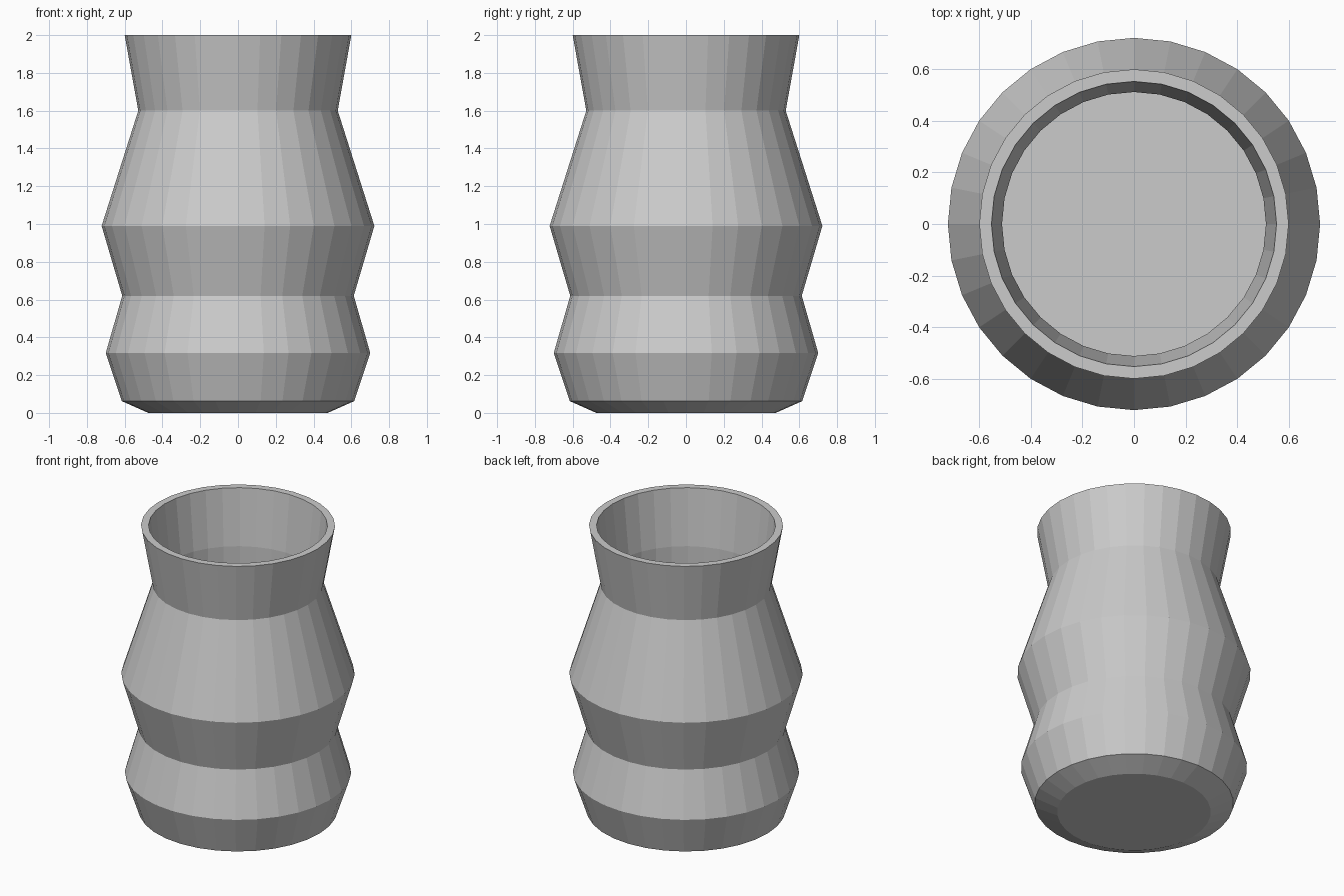
import bpy, bmesh
from math import sin, cos, tau

if "Cube" in bpy.data.objects:
    bpy.data.objects.remove(bpy.data.objects["Cube"])

SIDES = 32

# Profile (radius, height): underside, outer wall, rim, inner wall, inner floor
PROFILE = [
    (0, 0), (0.475, 0), (0.615, 0.062), (0.70, 0.317), (0.613, 0.62),
    (0.722, 0.99), (0.528, 1.60), (0.60, 2.0),
    (0.553, 2.0), (0.512, 1.62), (0.53, 0.08), (0, 0.08),
]


def lathe(name, profile, sides):
    """Spin a profile about z into a flat-faceted closed mesh."""
    bm = bmesh.new()
    rings = []
    for r, z in profile:
        count = sides if r > 0 else 1
        rings.append([bm.verts.new((r * cos(tau * i / sides), r * sin(tau * i / sides), z))
                      for i in range(count)])
    for a, b in zip(rings, rings[1:]):
        for i in range(sides):
            j = (i + 1) % sides
            if len(a) == 1:
                bm.faces.new((a[0], b[j], b[i]))
            elif len(b) == 1:
                bm.faces.new((a[i], a[j], b[0]))
            else:
                bm.faces.new((a[i], a[j], b[j], b[i]))
    bmesh.ops.recalc_face_normals(bm, faces=bm.faces)
    mesh = bpy.data.meshes.new(name)
    bm.to_mesh(mesh)
    bm.free()
    obj = bpy.data.objects.new(name, mesh)
    bpy.context.collection.objects.link(obj)
    return obj


# Hollow vase
lathe("vase", PROFILE, SIDES)
